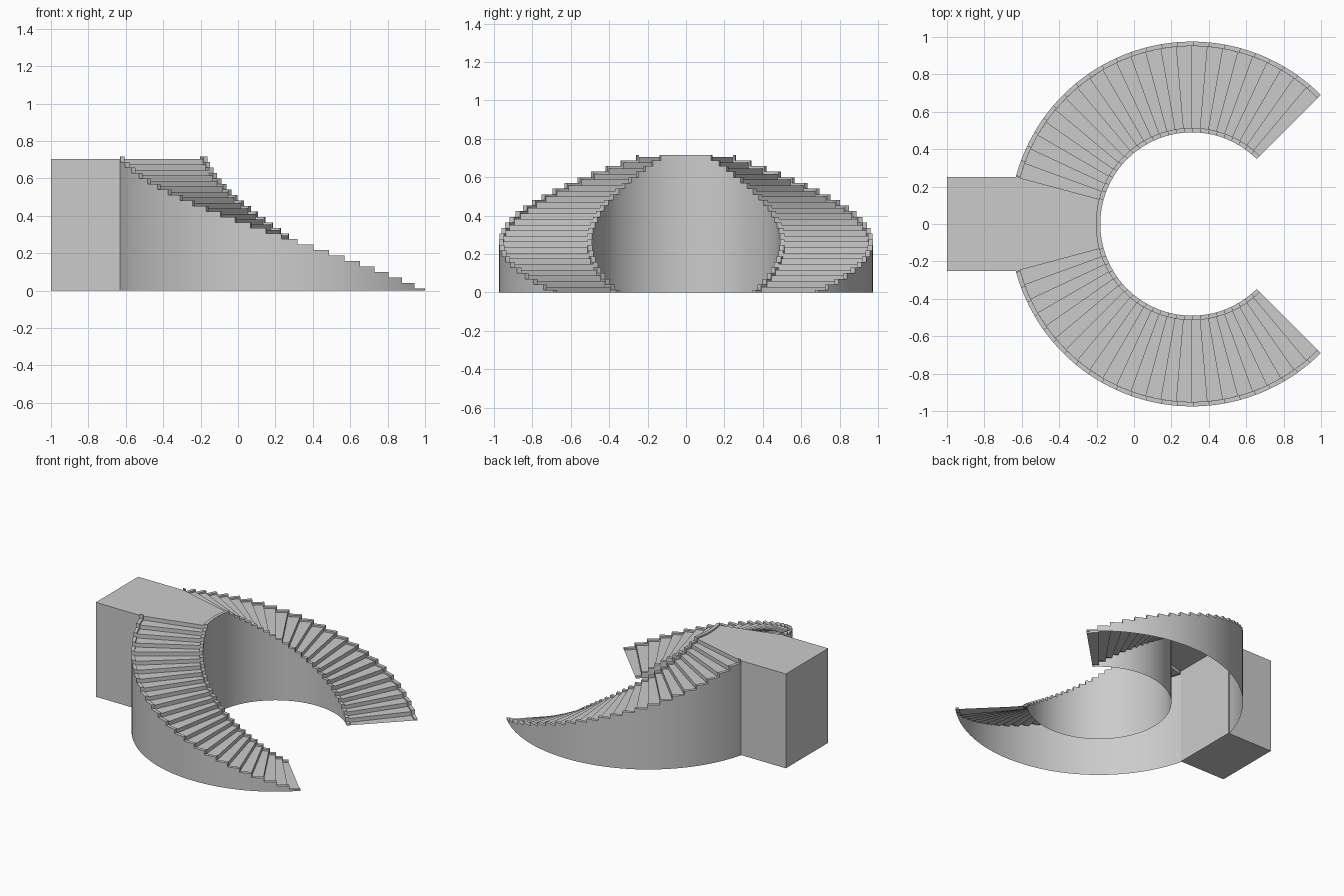
import bpy, bmesh, math
from mathutils import Vector

if "Cube" in bpy.data.objects:
    bpy.data.objects.remove(bpy.data.objects["Cube"])

CX = 0.31                      # centre of the curved stair
R_IN, R_OUT, RIM = 0.49, 0.975, 0.024
START, STEP, COUNT = 45.0, 5.0, 24
TOP = 0.705
RISE = TOP / COUNT
LIP = 0.012                    # curb height above the tread
LEAD = 0.5                     # curb starts slightly ahead of the riser


def pt(r, deg, z):
    a = math.radians(deg)
    return Vector((CX + r * math.cos(a), r * math.sin(a), z))


def radial(deg):
    return Vector((math.cos(math.radians(deg)), math.sin(math.radians(deg)), 0))


def down_stair(deg):
    a = math.radians(deg)
    return Vector((math.sin(a), -math.cos(a), 0))


UP = Vector((0, 0, 1))


def face(bm, coords, direction):
    f = bm.faces.new([bm.verts.new(c) for c in coords])
    f.normal_update()
    if f.normal.dot(direction) < 0:
        f.normal_flip()


def tread_z(deg):
    return min(COUNT, math.floor((deg - START) / STEP)) * RISE


def rim_z(deg):
    return tread_z(deg + LEAD) + LIP


def finish(bm, name, mirror=True):
    bmesh.ops.remove_doubles(bm, verts=bm.verts, dist=1e-5)
    me = bpy.data.meshes.new(name)
    bm.to_mesh(me)
    bm.free()
    ob = bpy.data.objects.new(name, me)
    bpy.context.collection.objects.link(ob)
    if mirror:
        m = ob.modifiers.new("mirror", 'MIRROR')
        m.use_axis = (False, True, False)
    bpy.context.view_layer.objects.active = ob
    ob.select_set(True)
    bpy.ops.object.shade_smooth_by_angle(angle=math.radians(20))
    ob.select_set(False)


def wall(name, r_face, r_rim, end):
    """Stepped wall sheet with a narrow curb along its top."""
    side = 1 if r_face > r_rim else -1
    bm = bmesh.new()
    cuts = []
    for i in range(COUNT + 3):
        t = START + i * STEP
        cuts += [t, t + 1.5, t + 3, t + STEP - LEAD]
    cuts = [c for c in cuts if c < end] + [end]
    prev = 0.0
    for a, b in zip(cuts, cuts[1:]):
        mid = (a + b) / 2
        z, low, n = rim_z(mid), tread_z(mid), radial(mid) * side
        face(bm, [pt(r_face, a, 0), pt(r_face, b, 0), pt(r_face, b, z), pt(r_face, a, z)], n)
        face(bm, [pt(r_face, a, z), pt(r_face, b, z), pt(r_rim, b, z), pt(r_rim, a, z)], UP)
        face(bm, [pt(r_rim, a, low), pt(r_rim, b, low), pt(r_rim, b, z), pt(r_rim, a, z)], -n)
        if z > prev + 1e-4:
            face(bm, [pt(r_face, a, prev), pt(r_rim, a, prev),
                      pt(r_rim, a, z), pt(r_face, a, z)], down_stair(a))
        prev = z
    finish(bm, name)


# curved walls with curbs (the inner one runs across the landing)
END = START + COUNT * STEP
wall("outer_wall", R_OUT, R_OUT - RIM, END)
wall("inner_wall", R_IN, R_IN + RIM, 180.0)

# treads and risers
bm = bmesh.new()
ra, rb = R_IN + RIM, R_OUT - RIM
for i in range(COUNT + 1):
    a, z = START + i * STEP, i * RISE
    if i:
        face(bm, [pt(ra, a, z - RISE), pt(rb, a, z - RISE), pt(rb, a, z), pt(ra, a, z)], down_stair(a))
    if i < COUNT:
        m, b = a + STEP / 2, a + STEP
        face(bm, [pt(ra, a, z), pt(rb, a, z), pt(rb, m, z), pt(rb, b, z),
                  pt(ra, b, z), pt(ra, m, z)], UP)
finish(bm, "treads")

# landing top between the curved walls and the block
BX = -0.625
bm = bmesh.new()
for k in range(6):
    a, b = END + k * 2.5, END + (k + 1) * 2.5
    ro = [(BX - CX) / math.cos(math.radians(t)) for t in (a, b)]
    face(bm, [pt(ra, a, TOP), pt(ro[0], a, TOP), pt(ro[1], b, TOP), pt(ra, b, TOP)], UP)
finish(bm, "landing_top")

# landing block
bm = bmesh.new()
bmesh.ops.create_cube(bm, size=1)
bmesh.ops.scale(bm, vec=(1 + BX, 0.5, TOP), verts=bm.verts)
bmesh.ops.translate(bm, vec=((BX - 1) / 2, 0, TOP / 2), verts=bm.verts)
finish(bm, "landing_block", mirror=False)
